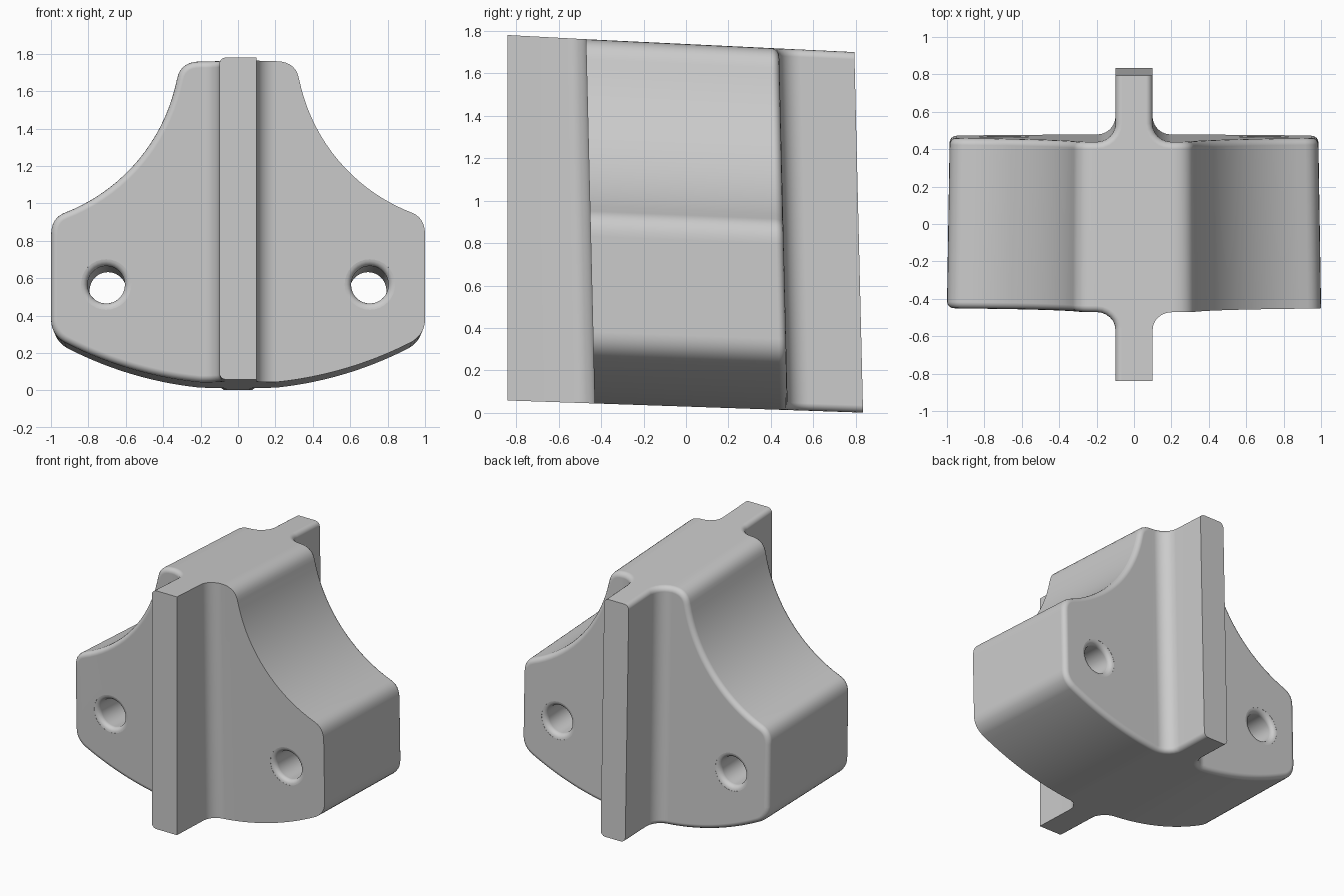
import bpy, bmesh
from math import sin, cos, pi, sqrt, radians

if "Cube" in bpy.data.objects:
    bpy.data.objects.remove(bpy.data.objects["Cube"])

FIN_X, FIL = 0.1, 0.1            # fin half width, fin root fillet radius
BODY = {-1: -0.43, 1: 0.48}      # front / back body faces
FIN = {-1: -0.84, 1: 0.835}      # front / back fin ends
TOP = 1.74


def bezier(a, b, c, n):
    return [tuple((1 - t) ** 2 * p + 2 * t * (1 - t) * q + t * t * r for p, q, r in zip(a, b, c))
            for t in [i / n for i in range(n + 1)]]


def bottom(x):
    return 0.02 + 2.04 - sqrt(2.04 ** 2 - x * x)


# Half silhouette: columns of (x, upper z, lower z)
crown = bezier((0.2, TOP), (0.308, TOP), (0.326, 1.647), 7)
arc = [(1.274 + 0.966 * cos(radians(a)), 1.835 + 0.966 * sin(radians(a)))
       for a in [191.2 + 57.9 * i / 18 for i in range(1, 19)]]
xe, ze = arc[-1]
shoulder = bezier((xe, ze), (1, 0.905), (1, 0.815), 6)
heel = bezier((xe, bottom(xe)), (1, 0.287), (1, 0.365), 6)
cols = [(x, z, bottom(x)) for x, z in crown + arc]
cols += [(s[0], s[1], h[1]) for s, h in zip(shoulder[1:], heel[1:])]
LOW = cols[0][2]

bm = bmesh.new()
cache = {}


def vert(x, y, z):
    key = (round(x, 5), round(y, 5), round(z, 5))
    if key not in cache:
        cache[key] = bm.verts.new((x, y, z))
    return cache[key]


def face(*pts):
    return bm.faces.new([vert(*p) for p in pts])


def chain(sx, sy):
    """Plan outline of one quadrant: fin end, root fillet, body face."""
    cy = BODY[sy] + sy * FIL
    pts = [(sx * FIN_X, FIN[sy])]
    for i in range(7):
        a = pi / 2 * i / 6
        pts.append((sx * (FIN_X + FIL - FIL * cos(a)), cy - sy * FIL * sin(a)))
    return pts


rim, rounded = set(), []

# Cross-shaped flat top and underside
cross = chain(1, -1) + chain(1, 1)[::-1] + chain(-1, 1) + chain(-1, -1)[::-1]
for z in (TOP, LOW):
    rim.add(face(*[(x, y, z) for x, y in cross]))

# Curved flanks and vertical sides
f, b = BODY[-1], BODY[1]
for s in (-1, 1):
    for p, q in zip(cols, cols[1:]):
        for k in (1, 2):
            rim.add(face((s * p[0], f, p[k]), (s * q[0], f, q[k]),
                         (s * q[0], b, q[k]), (s * p[0], b, p[k])))
    x, zt, zb = cols[-1]
    rim.add(face((s * x, f, zb), (s * x, b, zb), (s * x, b, zt), (s * x, f, zt)))

# Front and back walls with fin sides
for sx in (-1, 1):
    for sy in (-1, 1):
        y = BODY[sy]
        walls = [face(*([(sx * c[0], y, c[1]) for c in cols] +
                        [(sx * c[0], y, c[2]) for c in cols[::-1]]))]
        pts = chain(sx, sy)
        for p, q in zip(pts, pts[1:]):
            walls.append(face((*p, LOW), (*q, LOW), (*q, TOP), (*p, TOP)))
        if (sx, sy) != (1, -1):      # the front right rim stays sharp
            rounded += walls

# Fin end caps
for sy in (-1, 1):
    y = FIN[sy]
    face((-FIN_X, y, LOW), (FIN_X, y, LOW), (FIN_X, y, TOP), (-FIN_X, y, TOP))

# Round the rims
bmesh.ops.recalc_face_normals(bm, faces=bm.faces[:])
edges = {e for w in rounded for e in w.edges if any(g in rim for g in e.link_faces)}
bmesh.ops.bevel(bm, geom=list(edges), offset=0.035, offset_type='OFFSET', segments=4,
                profile=0.5, affect='EDGES', clamp_overlap=False)
bmesh.ops.recalc_face_normals(bm, faces=bm.faces[:])


def make(name, bm):
    me = bpy.data.meshes.new(name)
    bm.to_mesh(me)
    bm.free()
    ob = bpy.data.objects.new(name, me)
    bpy.context.collection.objects.link(ob)
    return ob


bracket = make("bracket_body", bm)

# Cutter for two through holes with rounded mouths
R, M, N = 0.1, 0.035, 32
mouth = [(R + M - M * cos(a), M - M * sin(a) + 0.001) for a in [pi / 2 * i / 5 for i in range(6)]]
prof = [(R + M, f - 0.1)] + [(r, f + d) for r, d in mouth[::-1]]
prof += [(r, b - d) for r, d in mouth] + [(R + M, b + 0.1)]
cb = bmesh.new()
for s in (-1, 1):
    rings = [[cb.verts.new((s * 0.705 + r * cos(2 * pi * i / N), y, 0.55 + r * sin(2 * pi * i / N)))
              for i in range(N)] for r, y in prof]
    for a, c in zip(rings, rings[1:]):
        for i in range(N):
            j = (i + 1) % N
            cb.faces.new((a[i], a[j], c[j], c[i]))
    cb.faces.new(rings[0])
    cb.faces.new(rings[-1])
bmesh.ops.recalc_face_normals(cb, faces=cb.faces[:])
cutter = make("hole_cutter", cb)
cutter.hide_render = True

bpy.context.view_layer.objects.active = bracket
bracket.select_set(True)
mod = bracket.modifiers.new("holes", 'BOOLEAN')
mod.operation, mod.solver, mod.object = 'DIFFERENCE', 'EXACT', cutter
bpy.ops.object.modifier_apply(modifier=mod.name)
bpy.data.objects.remove(cutter)

# Slight lean, slope and taper of the whole piece
for v in bracket.data.vertices:
    x, y, z = v.co
    lean = 0.024 * min(1, (y + 0.84) / 0.4)
    v.co = (x * (1 - 0.016 * max(0, y + 0.43)), y - lean * z, z - y * (0.034 + 0.008 * z))

bpy.ops.object.shade_smooth_by_angle(angle=radians(30))
wn = bracket.modifiers.new("flat_shading", 'WEIGHTED_NORMAL')
wn.keep_sharp = True
